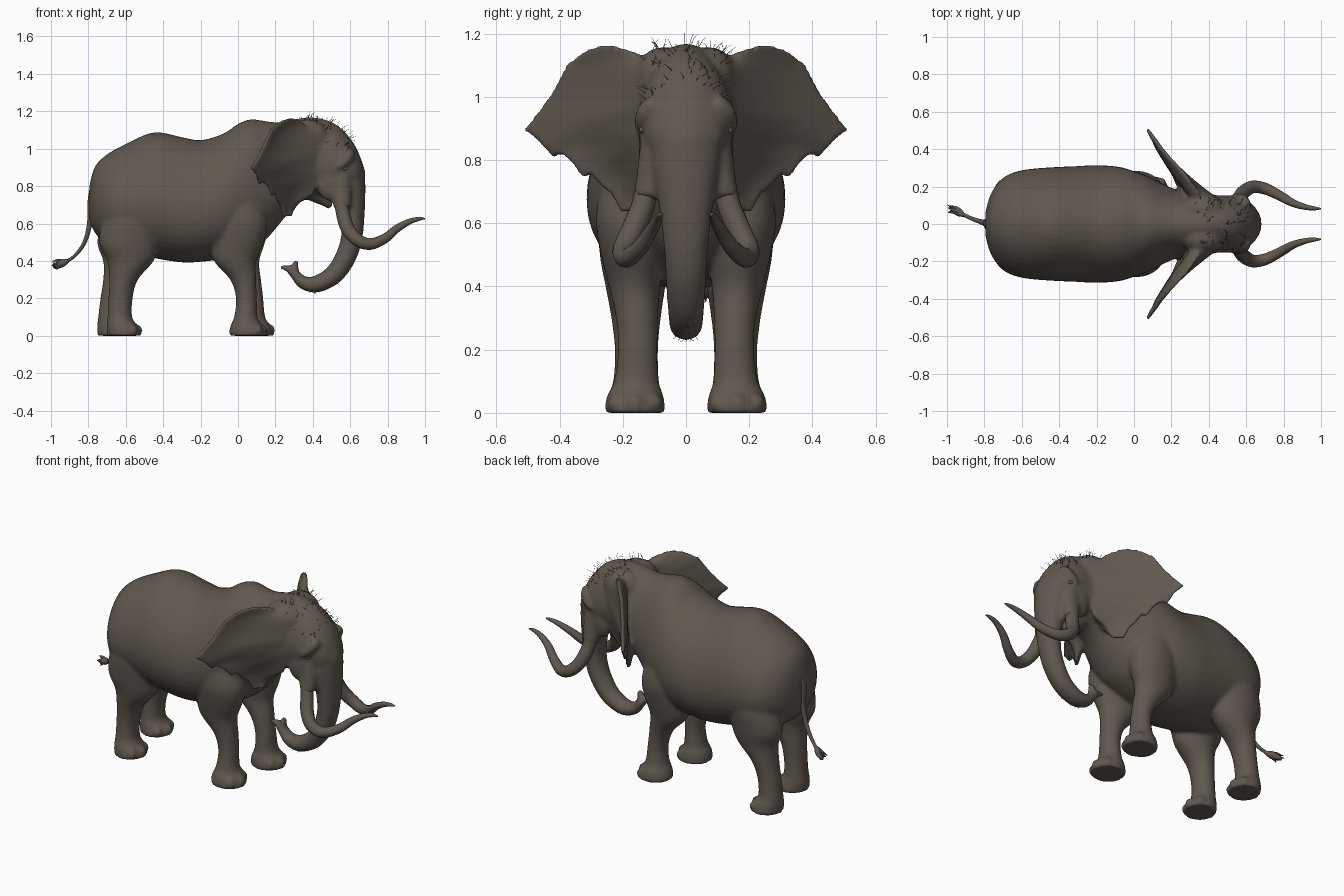
import bpy, bmesh, math, random
from mathutils import Vector
from mathutils.bvhtree import BVHTree

random.seed(4)
cube = bpy.data.objects.get("Cube")
if cube:
    bpy.data.objects.remove(cube, do_unlink=True)

hide = bpy.data.materials.new("grey_brown_hide")
hide.use_nodes = True
COLOUR = (0.118, 0.099, 0.079, 1)
hide.diffuse_color = COLOUR
shader = next(n for n in hide.node_tree.nodes if n.type == 'BSDF_PRINCIPLED')
shader.inputs["Base Color"].default_value = COLOUR
shader.inputs["Roughness"].default_value = 0.8


def finish(name, bm):
    """Turn a bmesh into a named smooth object."""
    bmesh.ops.recalc_face_normals(bm, faces=bm.faces)
    for f in bm.faces:
        f.smooth = True
    me = bpy.data.meshes.new(name)
    bm.to_mesh(me)
    bm.free()
    me.materials.append(hide)
    ob = bpy.data.objects.new(name, me)
    bpy.context.scene.collection.objects.link(ob)
    return ob


def spline(pts, steps):
    """Smooth curve through tuples of any length."""
    out = []
    for i in range(len(pts) - 1):
        p0, p1, p2 = pts[max(i - 1, 0)], pts[i], pts[i + 1]
        p3 = pts[min(i + 2, len(pts) - 1)]
        for s in range(steps):
            t = s / steps
            out.append(tuple(0.5 * (2 * b + (c - a) * t + (2 * a - 5 * b + 4 * c - d) * t * t
                                    + (3 * b - a - 3 * c + d) * t ** 3)
                             for a, b, c, d in zip(p0, p1, p2, p3)))
    return out + [pts[-1]]


def bridge(bm, loops):
    """Closed skin over successive rings of points."""
    rings = [[bm.verts.new(p) for p in loop] for loop in loops]
    count = len(rings[0])
    for r, s in zip(rings, rings[1:]):
        for k in range(count):
            n = (k + 1) % count
            bm.faces.new((r[k], r[n], s[n], s[k]))
    bm.faces.new(rings[0])
    bm.faces.new(rings[-1])


def loft(bm, sections, axis=None, sides=24, steps=4, egg=0.0):
    """Skin elliptical sections (x, y, z, depth, width) along their path."""
    pts = spline(sections, steps)
    loops = []
    for i, (x, y, z, a, b) in enumerate(pts):
        c = Vector((x, y, z))
        ahead = Vector(pts[min(i + 1, len(pts) - 1)][:3])
        tan = Vector(axis) if axis else (ahead - Vector(pts[max(i - 1, 0)][:3])).normalized()
        up = tan.cross(Vector((0, 1, 0))).normalized()
        side = up.cross(tan)
        angles = [math.tau * k / sides for k in range(sides)]
        loops.append([c + up * max(a, .0004) * math.sin(w)
                      + side * max(b, .0004) * math.cos(w) * (1 - egg * math.sin(w))
                      for w in angles])
    bridge(bm, loops)


def ball(bm, pos, size):
    made = bmesh.ops.create_uvsphere(bm, u_segments=16, v_segments=10, radius=1)
    for v in made["verts"]:
        v.co = Vector(pos) + Vector(a * b for a, b in zip(v.co, size))


# Torso, neck and head: x, top, bottom, half width
skin = bmesh.new()
profile = [(-.795, .80, .62, .06), (-.765, .905, .55, .16), (-.70, .97, .49, .245),
           (-.6, 1.025, .45, .285), (-.45, 1.088, .415, .30), (-.3, 1.062, .392, .307),
           (-.2, 1.046, .395, .312), (-.08, 1.08, .41, .303), (0, 1.133, .435, .28),
           (.07, 1.158, .465, .255), (.15, 1.147, .515, .215), (.22, 1.142, .595, .185),
           (.3, 1.157, .69, .165), (.38, 1.168, .735, .158), (.45, 1.16, .735, .152),
           (.52, 1.132, .74, .15), (.58, 1.08, .76, .135), (.63, 1.01, .78, .108),
           (.66, .94, .80, .07), (.68, .88, .82, .03)]
loft(skin, [(x, 0, (t + b) / 2, (t - b) / 2, w) for x, t, b, w in profile],
     axis=(1, 0, 0), sides=40, egg=.14)

# Trunk with two finger lips
loft(skin, [(.57, 0, .95, .08, .11), (.585, 0, .85, .094, .115), (.602, 0, .75, .08, .103),
            (.613, 0, .64, .064, .084), (.607, 0, .52, .057, .07), (.573, 0, .415, .056, .064),
            (.51, 0, .325, .052, .058), (.42, 0, .276, .046, .052), (.35, 0, .284, .036, .044),
            (.31, 0, .322, .028, .036), (.285, 0, .352, .025, .034)])
loft(skin, [(.31, 0, .33, .022, .026), (.275, 0, .358, .02, .024), (.225, 0, .367, .012, .016)])
loft(skin, [(.30, 0, .33, .022, .024), (.305, 0, .365, .019, .024), (.311, 0, .402, .014, .018)])

# Lower jaw
loft(skin, [(.36, 0, .80, .06, .09), (.43, 0, .755, .05, .065),
            (.475, 0, .715, .03, .042), (.495, 0, .685, .016, .022)])

# Legs: z, x, y, half depth, half width
fore = [(.82, -.01, .16, .10, .075), (.70, .0, .168, .135, .105), (.6, .008, .173, .152, .112),
        (.5, -.002, .17, .14, .099), (.4, -.016, .163, .114, .082), (.3, .028, .155, .07, .067),
        (.2, .045, .153, .056, .063), (.1, .042, .157, .063, .071), (.06, .046, .16, .085, .088),
        (.02, .052, .162, .1, .096), (0, .052, .162, .1, .096)]
hind = [(.80, -.55, .14, .12, .09), (.65, -.56, .165, .16, .115), (.5, -.583, .163, .16, .11),
        (.4, -.575, .16, .125, .095), (.3, -.612, .158, .077, .079), (.2, -.628, .157, .065, .069),
        (.1, -.632, .158, .066, .073), (.06, -.622, .16, .08, .086),
        (.02, -.61, .16, .092, .094), (0, -.61, .16, .092, .094)]
for side in (-1, 1):
    for leg, stagger in ((fore, .04), (hind, -.05)):
        # The left legs swing apart towards the ground
        swing = [stagger * max(0, min(1, 1.3 - 2.2 * z)) if side > 0 else 0 for z, *_ in leg]
        loft(skin, [(x + d, side * y, z, a, b) for (z, x, y, a, b), d in zip(leg, swing)],
             axis=(0, 0, 1))
        # Toe pads
        z, x, y, a, b = leg[-1]
        for ang in (-.85, 0, .85):
            ball(skin, (x + swing[-1] + (a - .016) * math.cos(ang),
                        side * y + (b - .014) * math.sin(ang), .03), (.024, .026, .03))
    # Crown lobe, brow, cheek and tusk socket
    ball(skin, (.37, side * .075, 1.06), (.12, .085, .098))
    loft(skin, [(.60, side * .09, .985, .03, .03), (.585, side * .125, .955, .033, .03),
                (.565, side * .142, .925, .024, .022), (.53, side * .145, .90, .018, .016)])
    ball(skin, (.49, side * .11, .82), (.07, .04, .10))
    loft(skin, [(.54, side * .10, .86, .06, .045), (.55, side * .11, .77, .056, .044),
                (.557, side * .125, .68, .044, .042)])

# Ears: a fleshy root thinning to a ragged rim of (y, z)
rim = [(.17, 1.145), (.25, 1.168), (.31, 1.153), (.37, 1.112), (.42, 1.02), (.465, .955),
       (.515, .895), (.46, .855), (.42, .805), (.395, .82), (.36, .79), (.325, .74),
       (.30, .755), (.27, .72), (.235, .69), (.205, .63), (.155, .64)]
STEPS = [k / 8 for k in range(9)]
for side in (-1, 1):
    loops = []
    for i, (ry, rz) in enumerate(rim):
        hz = 1.09 - .34 * i / (len(rim) - 1)
        front, back = [], []
        for t in STEPS:
            y, z = .10 + (ry - .10) * t, hz + (rz - hz) * t
            x = .375 - .84 * (y - .14) - .32 * max(0, .88 - z)
            x += -.03 * math.sin(math.pi * t) + .006 * math.sin(i * 1.3) * t
            half = .010 + .045 * (1 - t) ** 1.5
            front.append((x + .77 * half, side * (y + .64 * half), z))
            back.append((x - .77 * half, side * (y - .64 * half), z))
        loops.append(front + back[::-1])
    bridge(skin, loops)

body = finish("body", skin)

# Fuse the overlapping volumes into one soft skin
remesh = body.modifiers.new("fuse", 'REMESH')
remesh.mode = 'VOXEL'
remesh.voxel_size = .010
soft = body.modifiers.new("soften", 'SMOOTH')
soft.factor = .5
soft.iterations = 11
deps = bpy.context.evaluated_depsgraph_get()
fused = bpy.data.meshes.new_from_object(body.evaluated_get(deps))
body.modifiers.clear()
body.data = fused
fused.materials.clear()
fused.materials.append(hide)
for p in fused.polygons:
    p.use_smooth = True
    p.material_index = 0
surface = BVHTree.FromPolygons([v.co for v in fused.vertices],
                               [p.vertices[:] for p in fused.polygons])

# Tusks and eyes
tusk = [(.545, .115, .76, .036), (.56, .135, .66, .037), (.585, .17, .575, .037),
        (.635, .198, .515, .034), (.705, .188, .49, .031), (.785, .148, .52, .026),
        (.85, .112, .573, .021), (.92, .09, .612, .015), (.97, .083, .625, .010),
        (1.0, .082, .626, .003)]
for side, word in ((1, "left"), (-1, "right")):
    bm = bmesh.new()
    loft(bm, [(x, side * y, z, r, r) for x, y, z, r in tusk], sides=16)
    finish(word + "_tusk", bm)
    bm = bmesh.new()
    hit = surface.ray_cast(Vector((.572, side, .895)), Vector((0, -side, 0)))[0]
    ball(bm, hit - Vector((0, side * .005, 0)), (.014, .01, .011))
    finish(word + "_eye", bm)

# Tail and tuft
bm = bmesh.new()
loft(bm, [(-.765, 0, .78, .03, .04), (-.785, 0, .71, .02, .03), (-.793, .004, .60, .014, .02),
          (-.82, .012, .50, .011, .014), (-.87, .03, .43, .009, .011),
          (-.92, .055, .395, .009, .010)], sides=12)
finish("tail", bm)
bm = bmesh.new()
loft(bm, [(-.905, .045, .402, .008, .008), (-.935, .062, .39, .02, .022),
          (-.96, .078, .378, .018, .02), (-.985, .095, .365, .006, .006)], sides=10)
for i in range(16):
    s = Vector((-.93, .06, .392))
    e = Vector((-.965 - random.random() * .035, .085 + random.uniform(-.028, .025),
                .37 + random.uniform(-.035, .035)))
    m = (s + e) / 2 + Vector((0, 0, random.uniform(-.01, .012)))
    loft(bm, [(*s, .006, .006), (*m, .008, .008), (*e, .001, .001)], sides=5, steps=3)
finish("tail_tuft", bm)

# Sparse hair on the crown and under the trunk
for name, count, x0, x1, spread, down, length in (
        ("crown_hair", 85, .34, .60, .13, True, .032), ("trunk_hair", 12, .35, .54, .04, False, .015)):
    bm = bmesh.new()
    for i in range(count):
        start = Vector((random.uniform(x0, x1), random.uniform(-spread, spread), 2 if down else 0))
        hit, normal = surface.ray_cast(start, Vector((0, 0, -1 if down else 1)))[:2]
        if hit is None:
            continue
        lean = Vector((random.uniform(-.6, .9), random.uniform(-.8, .8), random.uniform(-.1, .3)))
        tip = hit + (normal * .6 + lean).normalized() * length * random.uniform(.6, 1.4)
        mid = (hit + tip) / 2 + normal * length * .15
        loft(bm, [(*(hit - normal * .004), .001, .001), (*mid, .0008, .0008),
                  (*tip, .0004, .0004)], sides=3, steps=2)
    finish(name, bm)
